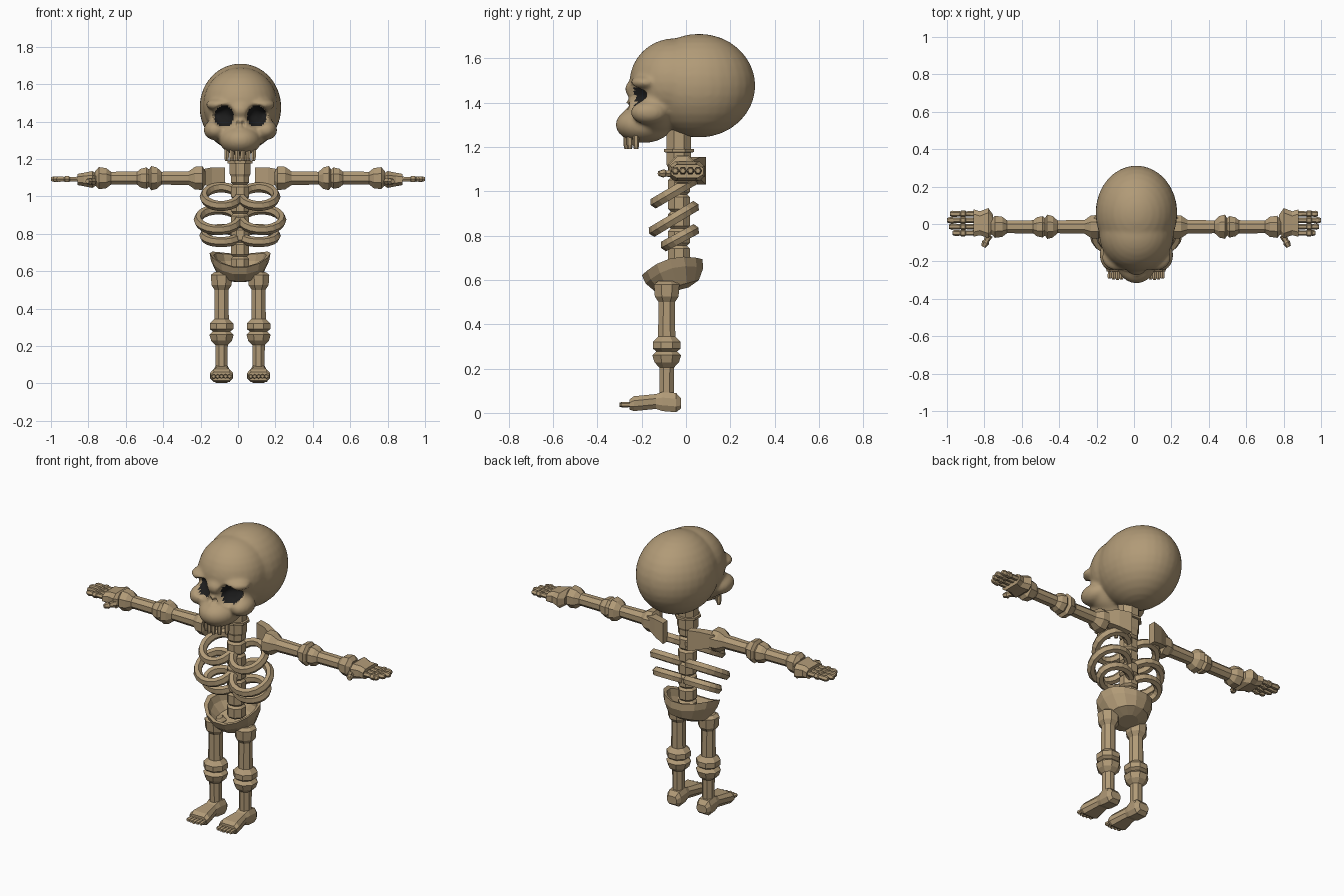
import bpy, bmesh, math
from mathutils import Vector, Matrix

if "Cube" in bpy.data.objects:
    bpy.data.objects.remove(bpy.data.objects["Cube"])

CX = 0.011  # body centre line


def material(name, rgb):
    m = bpy.data.materials.new(name)
    m.diffuse_color = (*rgb, 1)
    m.use_nodes = True
    m.node_tree.nodes["Principled BSDF"].inputs["Base Color"].default_value = m.diffuse_color
    return m


BONE = material("bone tan", (0.44, 0.325, 0.185))
DARK = material("socket black", (0.012, 0.012, 0.012))


def finish(bm, name, mats=(BONE,)):
    bmesh.ops.recalc_face_normals(bm, faces=bm.faces)
    me = bpy.data.meshes.new(name)
    bm.to_mesh(me)
    bm.free()
    for m in mats:
        me.materials.append(m)
    ob = bpy.data.objects.new(name, me)
    bpy.context.collection.objects.link(ob)
    return ob


def skin(bm, rings, closed=False):
    """Bridge rings of points into a flat-faced tube."""
    vs = [[bm.verts.new(p) for p in r] for r in rings]
    n = len(vs[0])
    pairs = list(zip(vs, vs[1:])) + ([(vs[-1], vs[0])] if closed else [])
    for a, b in pairs:
        for i in range(n):
            bm.faces.new((a[i], a[(i + 1) % n], b[(i + 1) % n], b[i]))
    if not closed:
        bm.faces.new(vs[0])
        bm.faces.new(vs[-1])


def lathe(bm, centre, axis, prof, sides=8, squash=1.0):
    """Profile of (distance, radius) around an axis vector."""
    rot = Vector((0, 0, 1)).rotation_difference(Vector(axis)).to_matrix()
    rings = []
    for t, r in prof:
        ring = []
        for i in range(sides):
            a = 2 * math.pi * (i + 0.5) / sides
            ring.append(Vector(centre) + rot @ Vector((r * squash * math.cos(a), r * math.sin(a), t)))
        rings.append(ring)
    skin(bm, rings)


def ball(bm, c, r, seg=32):
    m = Matrix.Translation(c) @ Matrix.Diagonal((*r, 1))
    bmesh.ops.create_uvsphere(bm, u_segments=seg, v_segments=seg // 2, radius=1, matrix=m)


# Skull: overlapping ellipsoids fused and smoothed
bm = bmesh.new()
ball(bm, (0, 0.058, 1.476), (0.219, 0.255, 0.234))      # braincase
ball(bm, (0, -0.05, 1.49), (0.2, 0.205, 0.2))           # forehead
ball(bm, (0, -0.14, 1.375), (0.175, 0.115, 0.125))      # mid face
ball(bm, (0, -0.19, 1.3), (0.112, 0.128, 0.082))        # upper jaw
ball(bm, (0, -0.2, 1.46), (0.07, 0.075, 0.055))         # brow centre
ball(bm, (0, -0.215, 1.38), (0.035, 0.06, 0.055))       # nose
for s in (-1, 1):
    ball(bm, (s * 0.135, -0.165, 1.355), (0.062, 0.085, 0.055))  # cheekbone
    ball(bm, (s * 0.1, -0.18, 1.49), (0.085, 0.07, 0.035))       # brow
raw = finish(bm, "skull_base")
mod = raw.modifiers.new("fuse", 'REMESH')
mod.mode = 'VOXEL'
mod.voxel_size = 0.01
sm = raw.modifiers.new("soften", 'SMOOTH')
sm.factor = 0.5
sm.iterations = 8
fused = bpy.data.meshes.new_from_object(raw.evaluated_get(bpy.context.evaluated_depsgraph_get()))
bpy.data.objects.remove(raw)
bm = bmesh.new()
bm.from_mesh(fused)


def dent(p, x, z, rx, rz):
    return ((abs(p.x) - x) / rx) ** 2 + ((p.z - z) / rz) ** 2 if p.y < -0.08 else 9


# eye sockets pressed in and coloured dark, small nostrils pressed in
for f in bm.faces:
    f.material_index = 1 if dent(f.calc_center_median(), 0.088, 1.428, 0.052, 0.057) < 1 else 0
    f.smooth = True
for v in bm.verts:
    d = dent(v.co, 0.088, 1.428, 0.06, 0.065)
    if d < 1:
        v.co.y += 0.055 * (1 - d * d)
    d = dent(v.co, 0.013, 1.385, 0.014, 0.02)
    if d < 1:
        v.co.y += 0.025 * (1 - d)
    v.co.x += 0.013
finish(bm, "skull", (BONE, DARK))

# Upper teeth along a small arc
bm = bmesh.new()
for i in range(6):
    a = (i - 2.5) / 2.5
    lathe(bm, (CX + 0.072 * a, -0.27 + 0.045 * a * a, 1.19), (0, 0, 1),
          [(0.0, 0.01), (0.02, 0.014), (0.07, 0.014)], 6)
finish(bm, "teeth")

# Spine: neck plus stacked vertebrae
bm = bmesh.new()
lathe(bm, (CX, -0.032, 0), (0, 0, 1), [(1.1, 0.05), (1.12, 0.06), (1.175, 0.06), (1.176, 0.073),
      (1.19, 0.073), (1.191, 0.06), (1.3, 0.06)])
z = 0.6
while z < 1.08:
    lathe(bm, (CX, -0.032, z), (0, 0, 1), [(0, 0.04), (0.012, 0.053), (0.065, 0.053), (0.077, 0.04)])
    z += 0.077
finish(bm, "spine")

# Ribs: three pairs of tilted closed loops, back high and front low
RIBS = [(0.998, 0.092, 0.085, 0.05), (0.875, 0.108, 0.092, 0.055), (0.79, 0.093, 0.065, 0.035)]
bm = bmesh.new()
for zc, rx, ry, rise in RIBS:
    for s in (-1, 1):
        rings = []
        for k in range(18):
            a = 2 * math.pi * k / 18
            out = Vector((math.cos(a) * s, math.sin(a), math.sin(a) * rise / ry))
            base = Vector((CX + s * (rx + 0.008), -0.055 if zc > 0.8 else -0.028, zc))
            p = base + Vector((out.x * rx, out.y * ry, out.z * ry))
            side = Vector((out.x, out.y, out.z)).normalized()
            up = Vector((0, -rise / ry, 1)).normalized()
            rings.append([p + side * 0.024 * math.cos(b) + up * 0.028 * math.sin(b)
                          for b in [2 * math.pi * j / 6 for j in range(6)]])
        skin(bm, rings, True)
finish(bm, "ribs")

# Pelvis: tilted open bowl with raised side wings
bm = bmesh.new()
N = 14
tilt = Matrix.Rotation(math.radians(15), 3, 'X')
rings = []
for rad, h in [(0.35, -0.105), (0.72, -0.085), (0.95, -0.04), (1, 0.0),
               (0.87, 0.0), (0.8, -0.035), (0.6, -0.06), (0.3, -0.075)]:
    ring = []
    for i in range(N):
        a = 2 * math.pi * i / N
        x, y = 0.163 * rad * math.cos(a), 0.145 * rad * math.sin(a)
        lift = 1.6 * x * x if h > -0.05 else 0
        ring.append(Vector((CX, -0.062, 0.655)) + tilt @ Vector((x, y, h + lift)))
    rings.append(ring)
skin(bm, rings)
finish(bm, "pelvis")

for s, side in ((-1, "left"), (1, "right")):
    # Leg bones with a double knuckle at the knee
    lx = CX + s * 0.099
    bm = bmesh.new()
    lathe(bm, (lx, -0.087, 0), (0, 0, 1), [(0.27, 0.04), (0.29, 0.068), (0.32, 0.068), (0.345, 0.042),
          (0.5, 0.04), (0.525, 0.058), (0.58, 0.062), (0.595, 0.04)])
    lathe(bm, (lx, -0.087, 0), (0, 0, 1), [(0.06, 0.045), (0.09, 0.035), (0.205, 0.036), (0.228, 0.06),
          (0.26, 0.07), (0.282, 0.045)])
    finish(bm, side + "_leg")

    # Foot: widening wedge with five toes
    bm = bmesh.new()
    rings = []
    for y, w, z0, z1 in [(-0.022, 0.032, 0.02, 0.065), (-0.045, 0.045, 0.003, 0.09), (-0.105, 0.045, 0.008, 0.095),
                         (-0.135, 0.04, 0.018, 0.085), (-0.235, 0.062, 0.008, 0.075), (-0.255, 0.058, 0.015, 0.06)]:
        b = (z1 - z0) * 0.3
        rings.append([Vector((lx + px, y, pz)) for px, pz in
                      [(-w, z0 + b), (-w * .7, z0), (w * .7, z0), (w, z0 + b),
                       (w, z1 - b), (w * .7, z1), (-w * .7, z1), (-w, z1 - b)]])
    skin(bm, rings)
    for i in range(5):
        lathe(bm, (lx + (i - 2) * 0.021, -0.25, 0.037), (0, -1, 0),
              [(0, 0.011), (0.035, 0.013), (0.05 - 0.004 * abs(i - 2), 0.009)], 6)
    finish(bm, side + "_foot")

    # Arm bones along x, with flared ends at shoulder, elbow and wrist
    ax = (s, 0, 0)
    o = (CX, -0.015, 1.097)
    bm = bmesh.new()
    lathe(bm, o, ax, [(0.185, 0.035), (0.2, 0.068), (0.24, 0.066), (0.275, 0.04), (0.42, 0.037),
          (0.445, 0.062), (0.475, 0.07), (0.49, 0.045)])
    lathe(bm, o, ax, [(0.48, 0.045), (0.5, 0.062), (0.53, 0.055), (0.55, 0.038), (0.69, 0.037),
          (0.715, 0.058), (0.755, 0.064), (0.775, 0.04)])
    finish(bm, side + "_arm")

    # Hand: flat palm, four fingers and a thumb
    bm = bmesh.new()
    rings = []
    for x, y0, y1, h in [(0.765, -0.05, 0.05, 0.03), (0.79, -0.075, 0.085, 0.045),
                         (0.835, -0.06, 0.068, 0.036), (0.868, -0.068, 0.078, 0.03)]:
        rings.append([Vector((CX + s * x, y, 1.09 + dz)) for y, dz in
                      [(y0, -h * .5), (y0 + .025, -h), (y1 - .025, -h), (y1, -h * .5),
                       (y1, h * .5), (y1 - .025, h), (y0 + .025, h), (y0, h * .5)]])
    skin(bm, rings)
    for i, short in enumerate((0.03, 0.01, 0, 0.015)):
        tip = 1.0 - s * CX - short - 0.85
        lathe(bm, (CX + s * 0.85, -0.048 + i * 0.034, 1.092), ax,
              [(0, 0.015), (0.06, 0.014), (0.065, 0.019), (0.085, 0.019), (0.09, 0.014),
               (tip - 0.015, 0.017), (tip, 0.011)], 6)
    lathe(bm, (CX + s * 0.785, -0.06, 1.08), (s * 0.45, -0.89, 0),
          [(0, 0.02), (0.035, 0.015), (0.045, 0.02), (0.07, 0.012)], 6)
    finish(bm, side + "_hand")

    # Shoulder blade: thick plate slanting back towards the spine
    bm = bmesh.new()
    rings = []
    for x, y, z0, z1, t in [(0.08, 0.068, 1.03, 1.155, 0.022), (0.15, 0.045, 1.05, 1.155, 0.024),
                            (0.225, 0.005, 1.07, 1.14, 0.03)]:
        rings.append([Vector((CX + s * x, y + dy, z)) for dy, z in
                      [(-t, z0), (t, z0), (t, z1), (-t, z1)]])
    skin(bm, rings)
    finish(bm, side + "_shoulder_blade")
